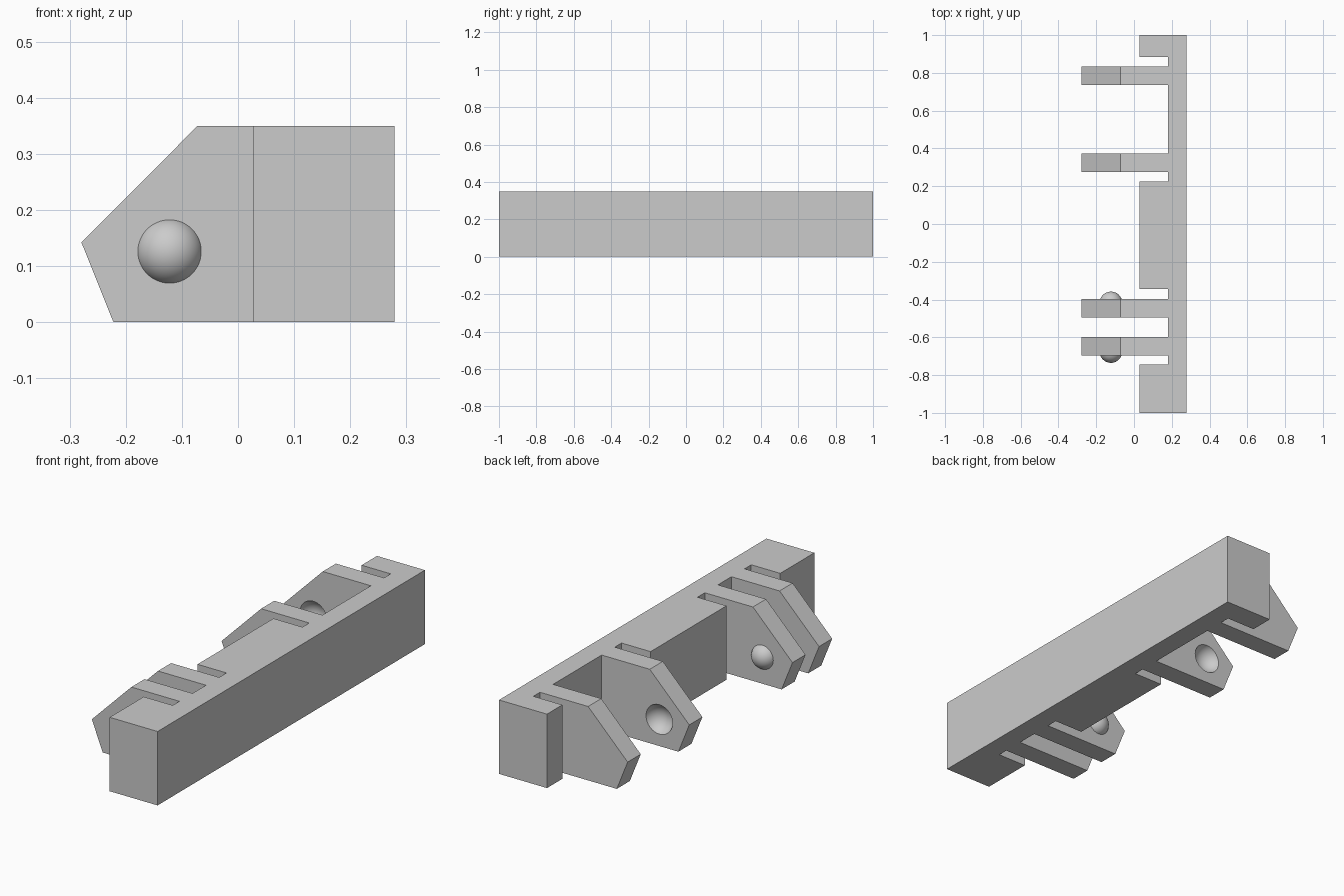
import bpy, bmesh, math
from mathutils import Vector, Matrix

cube = bpy.data.objects.get("Cube")
if cube:
    bpy.data.objects.remove(cube, do_unlink=True)

grey = bpy.data.materials.new("light grey plastic")
grey.use_nodes = True
COLOUR = (0.6, 0.6, 0.6, 1)
grey.diffuse_color = COLOUR
grey.node_tree.nodes["Principled BSDF"].inputs["Base Color"].default_value = COLOUR

HEIGHT = 0.35
BACK, SPINE, BLOCK, TIP = 0.279, 0.18, 0.028, -0.279
PIVOT_X, PIVOT_Z = -0.122, 0.126

# Teeth along the spine: (start y, end y, reach in x)
TEETH = [(-1, -0.745, BLOCK), (-0.695, -0.597, TIP), (-0.496, -0.398, TIP),
         (-0.343, 0.225, BLOCK), (0.276, 0.374, TIP), (0.737, 0.835, TIP),
         (0.885, 1, BLOCK)]


def finish(name, bm):
    bmesh.ops.recalc_face_normals(bm, faces=bm.faces)
    mesh = bpy.data.meshes.new(name)
    bm.to_mesh(mesh)
    bm.free()
    mesh.materials.append(grey)
    obj = bpy.data.objects.new(name, mesh)
    bpy.context.collection.objects.link(obj)
    return obj


def activate(obj):
    bpy.ops.object.select_all(action='DESELECT')
    obj.select_set(True)
    bpy.context.view_layer.objects.active = obj


def smooth(obj):
    activate(obj)
    bpy.ops.object.shade_smooth_by_angle(angle=math.radians(30))


def ball(name, y, radius, keep=None):
    """Sphere on the pivot line; keep = (face y, direction) leaves only a cap."""
    bm = bmesh.new()
    turn = Matrix.Rotation(math.pi / 2, 4, 'X')
    place = Matrix.Translation((PIVOT_X, y, PIVOT_Z)) @ turn
    bmesh.ops.create_uvsphere(bm, u_segments=48, v_segments=32,
                              radius=radius, matrix=place)
    if keep:
        bmesh.ops.bisect_plane(bm, geom=bm.verts[:] + bm.edges[:] + bm.faces[:],
                               plane_co=(0, keep[0], 0), plane_no=(0, keep[1], 0),
                               clear_inner=True)
    return finish(name, bm)


# Body: comb outline extruded upwards
outline = [(BACK, 1), (BACK, -1)]
for i, (start, end, reach) in enumerate(TEETH):
    if i > 0:
        outline.append((SPINE, start))
    outline += [(reach, start), (reach, end)]
    if i < len(TEETH) - 1:
        outline.append((SPINE, end))
bm = bmesh.new()
base = bm.faces.new([bm.verts.new((x, y, 0)) for x, y in outline])
grown = bmesh.ops.extrude_face_region(bm, geom=[base])["geom"]
bmesh.ops.translate(bm, vec=(0, 0, HEIGHT),
                    verts=[v for v in grown if isinstance(v, bmesh.types.BMVert)])
bmesh.ops.recalc_face_normals(bm, faces=bm.faces)

# Bevelled tips of the four hinge tabs
tip = Vector((TIP, 0, 0.142))
for corner, side in ((Vector((-0.072, 0, HEIGHT)), 1), (Vector((-0.222, 0, 0)), -1)):
    along = corner - tip
    normal = Vector((-along.z, 0, along.x)) * side
    cut = bmesh.ops.bisect_plane(bm, geom=bm.verts[:] + bm.edges[:] + bm.faces[:],
                                 plane_co=tip, plane_no=normal, clear_outer=True)
    rim = [e for e in bm.edges if e.is_boundary]
    bmesh.ops.holes_fill(bm, edges=rim, sides=0)
body = finish("hinge_body", bm)

# Round sockets in the facing sides of the wide tab pair
for y in (0.374 + 0.022, 0.737 - 0.022):
    cutter = ball("socket_cutter", y, 0.073)
    cutter.hide_render = True
    activate(body)
    mod = body.modifiers.new("socket", 'BOOLEAN')
    mod.operation = 'DIFFERENCE'
    mod.solver = 'EXACT'
    mod.object = cutter
    bpy.ops.object.modifier_apply(modifier=mod.name)
    bpy.data.objects.remove(cutter, do_unlink=True)
smooth(body)

# Round pivots on the outer sides of the narrow tab pair
for name, face, side in (("front_pivot", -0.695, -1), ("rear_pivot", -0.398, 1)):
    smooth(ball(name, face - side * 0.02, 0.06, keep=(face, side)))
